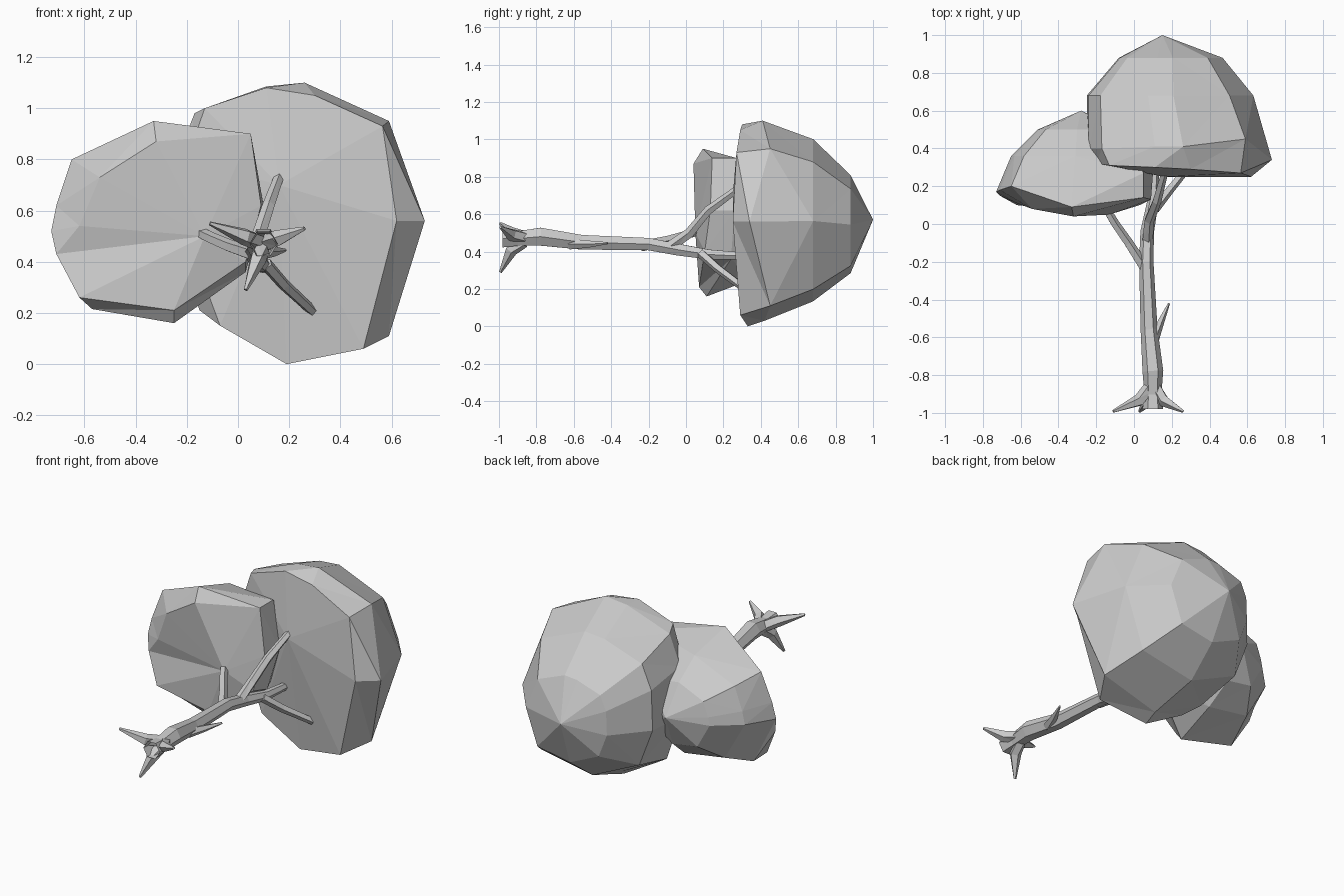
import bpy, bmesh, math
from mathutils import Vector

cube = bpy.data.objects.get("Cube")
if cube:
    bpy.data.objects.remove(cube, do_unlink=True)

GREY = (0.6, 0.6, 0.6, 1)
mat = bpy.data.materials.new("plain grey")
mat.use_nodes = True
mat.diffuse_color = GREY
bsdf = next(n for n in mat.node_tree.nodes if n.type == 'BSDF_PRINCIPLED')
bsdf.inputs["Base Color"].default_value = GREY


def loft(name, rings, start=None, end=None):
    """Skin a row of rings; start and end are optional closing points."""
    bm = bmesh.new()
    rows = [[bm.verts.new(p) for p in ring] for ring in rings]
    n = len(rows[0])
    for a, b in zip(rows, rows[1:]):
        for i in range(n):
            j = (i + 1) % n
            bm.faces.new((a[i], a[j], b[j], b[i]))
    for row, tip in ((rows[0], start), (rows[-1], end)):
        if tip is not None:
            v = bm.verts.new(tip)
            for i in range(n):
                bm.faces.new((row[i], row[(i + 1) % n], v))
    bmesh.ops.triangulate(bm, faces=[f for f in bm.faces if len(f.verts) > 3])
    bmesh.ops.recalc_face_normals(bm, faces=bm.faces[:])
    mesh = bpy.data.meshes.new(name)
    bm.to_mesh(mesh)
    bm.free()
    mesh.materials.append(mat)
    obj = bpy.data.objects.new(name, mesh)
    bpy.context.collection.objects.link(obj)
    return obj


def limb(name, path, sides=6, hollow=False):
    """Tapered tube along a path of (x, y, z, radius)."""
    pts = [Vector(p[:3]) for p in path]
    rings = []
    for i, (p, q) in enumerate(zip(pts, path)):
        t = (pts[min(i + 1, len(pts) - 1)] - pts[max(i - 1, 0)]).normalized()
        u = t.cross(Vector((0, 0, 1))).normalized()
        w = u.cross(t)
        turn = [math.tau * k / sides for k in range(sides)]
        rings.append([p + q[3] * (math.cos(a) * u + math.sin(a) * w) for a in turn])
    return loft(name, rings, None if hollow else pts[0], pts[-1])


def crown(name, lip, rim, domes, under, apex):
    """Faceted half dome; each dome ring is the rim squeezed in x and z."""
    rings = [lip, rim]
    for y, sx, ox, sz, oz in domes:
        rings.append([(x * sx + ox, y, z * sz + oz) for x, _, z in rim])
    return loft(name, rings, under, apex)


# Large crown
crown("large_crown",
      [(.19, .33, 0), (.49, .29, .06), (.62, .25, .56), (.565, .27, .93), (.3, .29, 1.05),
       (.11, .3, 1.08), (-.13, .31, 1), (-.2, .32, .8), (-.2, .33, .5), (-.07, .33, .15)],
      [(.2, .42, .03), (.59, .45, .11), (.73, .34, .56), (.59, .45, .95), (.26, .41, 1.1),
       (.11, .41, 1.085), (-.17, .4, .98), (-.24, .4, .8), (-.25, .4, .5), (-.15, .4, .21)],
      [(.68, .9, -.025, .81, .11), (.88, .56, .06, .49, .27)],
      (.16, .25, .7), (.15, 1, .57))

# Small crown
crown("small_crown",
      [(-.71, .15, .43), (-.62, .1, .26), (-.25, .07, .21), (.03, .1, .4), (.09, .13, .62),
       (.05, .14, .9), (-.32, .04, .87), (-.54, .08, .73), (-.62, .11, .54)],
      [(-.73, .17, .52), (-.57, .16, .215), (-.25, .11, .16), (.03, .24, .36), (.1, .26, .62),
       (.05, .27, .9), (-.33, .09, .95), (-.65, .2, .8), (-.71, .18, .62)],
      [(.36, .85, -.03, .78, .13), (.5, .52, -.13, .49, .29)],
      (-.13, .05, .5), (-.28, .6, .57))

# Trunk, open at the base
limb("trunk", [(.1, -.98, .47, .055), (.1, -.9, .47, .045), (.1, -.78, .48, .055),
               (.08, -.56, .45, .045), (.065, -.2, .44, .038), (.07, -.04, .41, .036),
               (.1, .12, .385, .03), (.11, .32, .375, .022)], hollow=True)

# Branches
limb("upper_branch", [(.07, -.08, .43, .03), (.08, .02, .5, .028),
                      (.12, .12, .62, .025), (.16, .27, .73, .02)], 5)
limb("lower_branch", [(.11, .08, .39, .026), (.18, .17, .31, .024), (.31, .33, .19, .02)], 5)
limb("side_branch", [(.06, -.24, .43, .03), (-.03, -.1, .46, .026),
                     (-.1, .0, .49, .024), (-.16, .1, .52, .022)], 5)
limb("stub_branch", [(.1, -.62, .44, .03), (.14, -.52, .44, .02), (.185, -.42, .445, .006)], 5)

# Roots flaring out from the base
for name, x, z in (("right_root", -.11, .55), ("left_root", .26, .53), ("lower_root", .03, .29)):
    dx, dz = x - .1, z - .47
    limb(name, [(.1 + dx * .1, -.87, .47 + dz * .1, .034),
                (.1 + dx * .35, -.935, .47 + dz * .35, .034),
                (x, -.992, z, .008)], 5)
